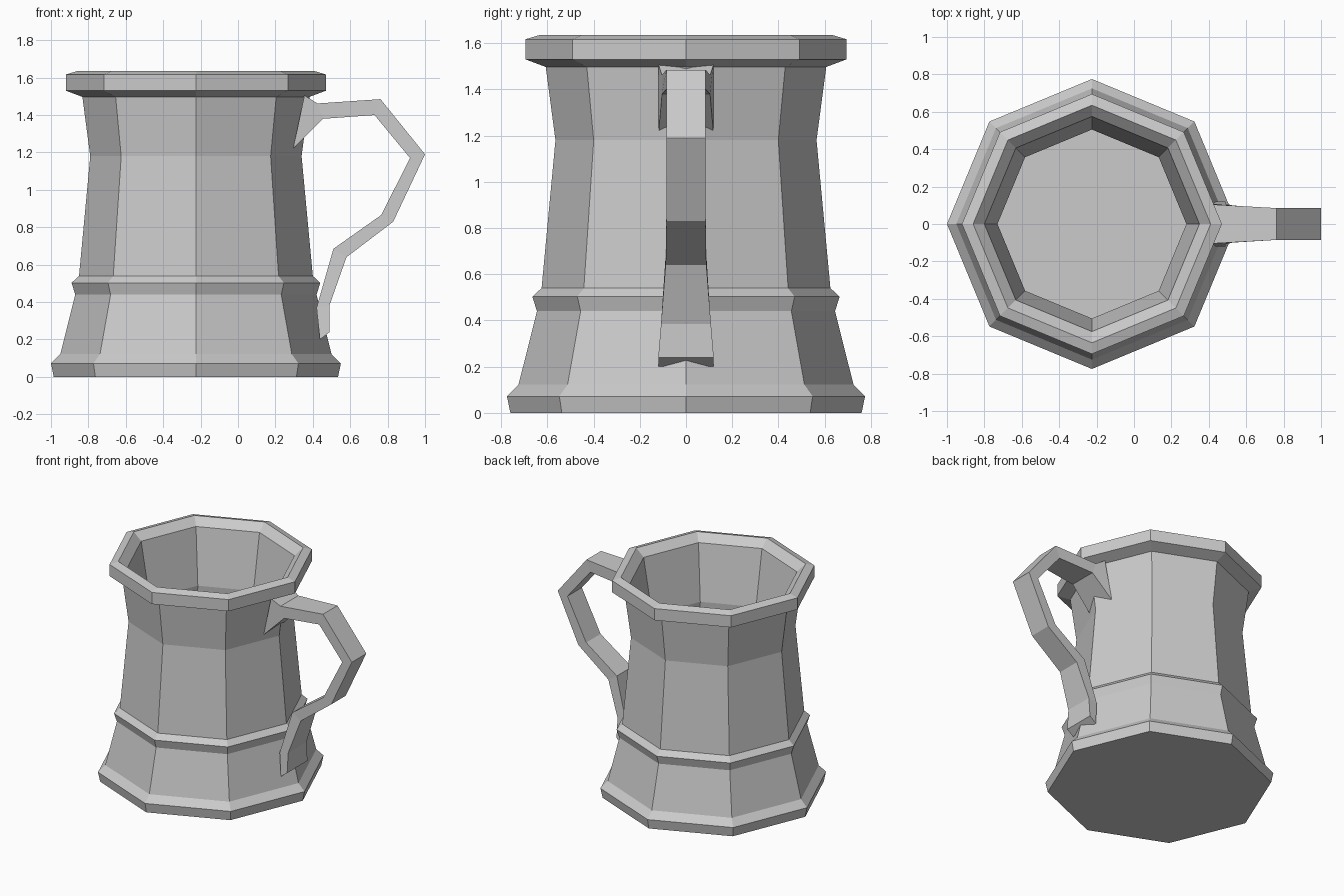
import bpy, bmesh, math

if "Cube" in bpy.data.objects:
    bpy.data.objects.remove(bpy.data.objects["Cube"])

CX = -0.225   # axis of the cup
SIDES = 8

def finish(name, bm):
    bmesh.ops.recalc_face_normals(bm, faces=bm.faces)
    mesh = bpy.data.meshes.new(name)
    bm.to_mesh(mesh)
    bm.free()
    obj = bpy.data.objects.new(name, mesh)
    bpy.context.collection.objects.link(obj)
    return obj

def loft(name, loops):
    """Bridge equal-sized loops of points and cap both ends."""
    bm = bmesh.new()
    rings = [[bm.verts.new(p) for p in loop] for loop in loops]
    for a, b in zip(rings, rings[1:]):
        n = len(a)
        for i in range(n):
            j = (i + 1) % n
            bm.faces.new((a[i], a[j], b[j], b[i]))
    bm.faces.new(rings[0])
    bm.faces.new(rings[-1])
    return finish(name, bm)

def octagon(r, z):
    return [(CX + r * math.cos(math.tau * i / SIDES),
             r * math.sin(math.tau * i / SIDES), z) for i in range(SIDES)]

# Cup: outside from base to rim, then down the inside to the floor
profile = [
    (0.76, 0), (0.775, 0.072), (0.725, 0.122), (0.645, 0.44), (0.665, 0.503),
    (0.625, 0.54), (0.565, 1.18), (0.607, 1.497), (0.695, 1.53),
    (0.695, 1.617), (0.635, 1.635),
    (0.575, 1.58), (0.505, 1.17), (0.565, 0.54), (0.655, 0.10),
]
loft("mug_body", [octagon(r, z) for r, z in profile])

# Handle: outer x,z / inner x,z / half width, from upper to lower joint
stations = [
    (0.355, 1.505, 0.295, 1.22, 0.118),
    (0.425, 1.462, 0.455, 1.38, 0.104),
    (0.762, 1.485, 0.73, 1.40, 0.085),
    (1.0, 1.19, 0.92, 1.17, 0.085),
    (0.83, 0.83, 0.765, 0.865, 0.085),
    (0.58, 0.64, 0.51, 0.685, 0.088),
    (0.49, 0.385, 0.42, 0.37, 0.108),
    (0.49, 0.24, 0.438, 0.20, 0.12),
]
loft("handle", [[(ox, -w, oz), (ox, w, oz), (ix, w, iz), (ix, -w, iz)]
                for ox, oz, ix, iz, w in stations])
